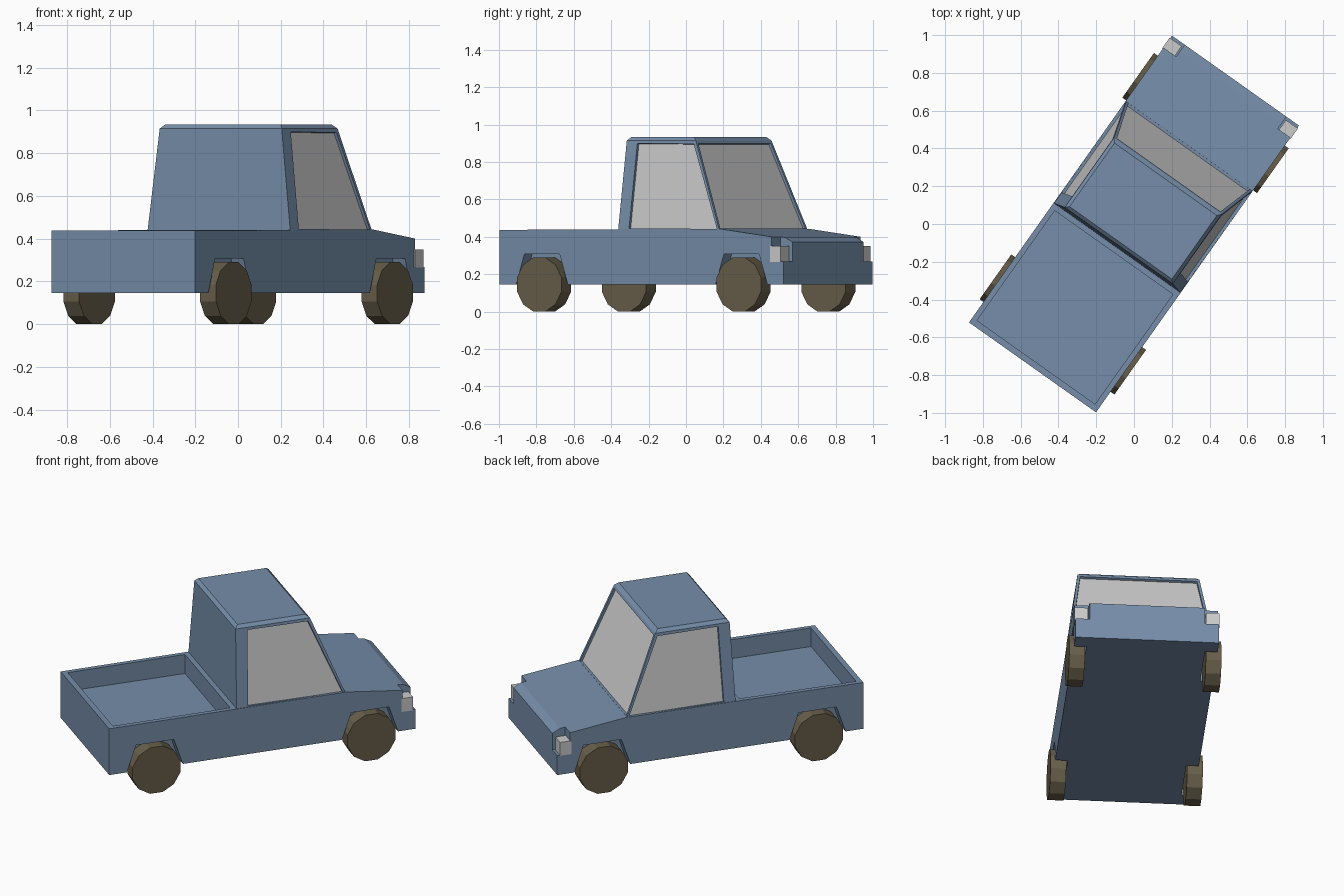
import bpy, bmesh, math
from mathutils import Matrix, Vector

if "Cube" in bpy.data.objects:
    bpy.data.objects.remove(bpy.data.objects["Cube"])


def material(name, rgb):
    m = bpy.data.materials.new(name)
    m.diffuse_color = (*rgb, 1)
    m.use_nodes = True
    m.node_tree.nodes["Principled BSDF"].inputs["Base Color"].default_value = m.diffuse_color
    return m


PAINT = material("blue_paint", (0.18, 0.27, 0.40))
RUBBER = material("dark_rubber", (0.137, 0.113, 0.068))
GLASS = material("pale_glass", (0.8, 0.8, 0.8))


def finish(name, bm, *mats):
    bmesh.ops.recalc_face_normals(bm, faces=bm.faces)
    me = bpy.data.meshes.new(name)
    bm.to_mesh(me)
    bm.free()
    for m in mats:
        me.materials.append(m)
    ob = bpy.data.objects.new(name, me)
    bpy.context.collection.objects.link(ob)
    return ob


def prism(name, profile, x0, x1, mat):
    """Side profile of (y, z) points swept from x0 to x1."""
    bm = bmesh.new()
    a = [bm.verts.new((x0, y, z)) for y, z in profile]
    b = [bm.verts.new((x1, y, z)) for y, z in profile]
    bm.faces.new(a)
    bm.faces.new(b[::-1])
    n = len(a)
    for i in range(n):
        j = (i + 1) % n
        bm.faces.new((a[i], b[i], b[j], a[j]))
    return finish(name, bm, mat)


def box(name, x0, x1, y0, y1, z0, z1, mat):
    return prism(name, [(y0, z0), (y1, z0), (y1, z1), (y0, z1)], x0, x1, mat)


# Built pointing along +y, then turned at the end
W, L = 0.412, 0.93
AXLES = {"rear": -0.652, "front": 0.655}

# Lower body with sloping hood
body = prism("body", [(-L, 0.145), (-L, 0.437), (0.51, 0.443), (0.885, 0.396),
                      (L, 0.372), (L, 0.145)], -W, W, PAINT)

# Cutters: load bed, wheel arches, headlight notches
cutters = [box("bed_cutter", -0.383, 0.383, -0.897, -0.185, 0.32, 0.6, PAINT)]
for s in (-1, 1):
    cutters.append(box("light_cutter", s * 0.33, s * 0.5, 0.852, 1.0, 0.268, 0.6, PAINT))
    for y in AXLES.values():
        arch = [(y - 0.185, 0.1), (y - 0.115, 0.308), (y + 0.115, 0.308), (y + 0.185, 0.1)]
        cutters.append(prism("arch_cutter", arch, s * 0.34, s * 0.5, PAINT))
for c in cutters:
    c.hide_render = True
    m = body.modifiers.new("cut", "BOOLEAN")
    m.operation = "DIFFERENCE"
    m.solver = "EXACT"
    m.object = c
dg = bpy.context.evaluated_depsgraph_get()
cut_mesh = bpy.data.meshes.new_from_object(body.evaluated_get(dg))
body.modifiers.clear()
body.data = cut_mesh
for c in cutters:
    bpy.data.objects.remove(c)

# Cab: stacked rectangles (half width, rear, front, height)
bm = bmesh.new()
rings = []
for w, r, f, z in [(0.41, -0.155, 0.51, 0.43), (0.35, -0.14, 0.312, 0.915),
                   (0.332, -0.122, 0.29, 0.934)]:
    rings.append([bm.verts.new(p) for p in ((-w, r, z), (w, r, z), (w, f, z), (-w, f, z))])
bm.faces.new(rings[0][::-1])
bm.faces.new(rings[2])
windows = []
for k in range(2):
    for i in range(4):
        j = (i + 1) % 4
        face = bm.faces.new((rings[k][i], rings[k][j], rings[k + 1][j], rings[k + 1][i]))
        if k == 0 and i > 0:
            windows.append(face)

# Recessed windows on the sides and front
bm.normal_update()
for face in windows:
    side = abs(face.normal.x) > 0.5
    inward = face.normal * -0.014
    bmesh.ops.inset_individual(bm, faces=[face], thickness=0.022)
    if side:
        for v in sorted(face.verts, key=lambda v: v.co.y)[:2]:
            v.co.y += 0.055
    bmesh.ops.inset_individual(bm, faces=[face], thickness=0.001)
    for v in face.verts:
        v.co += inward
    face.material_index = 1
finish("cab", bm, PAINT, GLASS)

# Wheels and headlights on both sides
for s, label in ((-1, "left"), (1, "right")):
    for end, y in AXLES.items():
        bm = bmesh.new()
        bmesh.ops.create_cone(bm, cap_ends=True, segments=12, radius1=0.15,
                              radius2=0.15, depth=0.09)
        bm.transform(Matrix.Translation((s * 0.392, y, 0.145))
                     @ Matrix.Rotation(math.pi / 2, 4, "Y")
                     @ Matrix.Rotation(math.radians(15), 4, "Z"))
        finish(f"{end}_{label}_wheel", bm, RUBBER)
    box(f"{label}_headlight", s * 0.338, s * 0.416, 0.845, 0.914, 0.266, 0.35, GLASS)

# Turn the whole truck to its heading
turn = Matrix.Rotation(math.radians(-35.3), 4, "Z")
for ob in bpy.context.collection.objects:
    ob.data.transform(turn)
